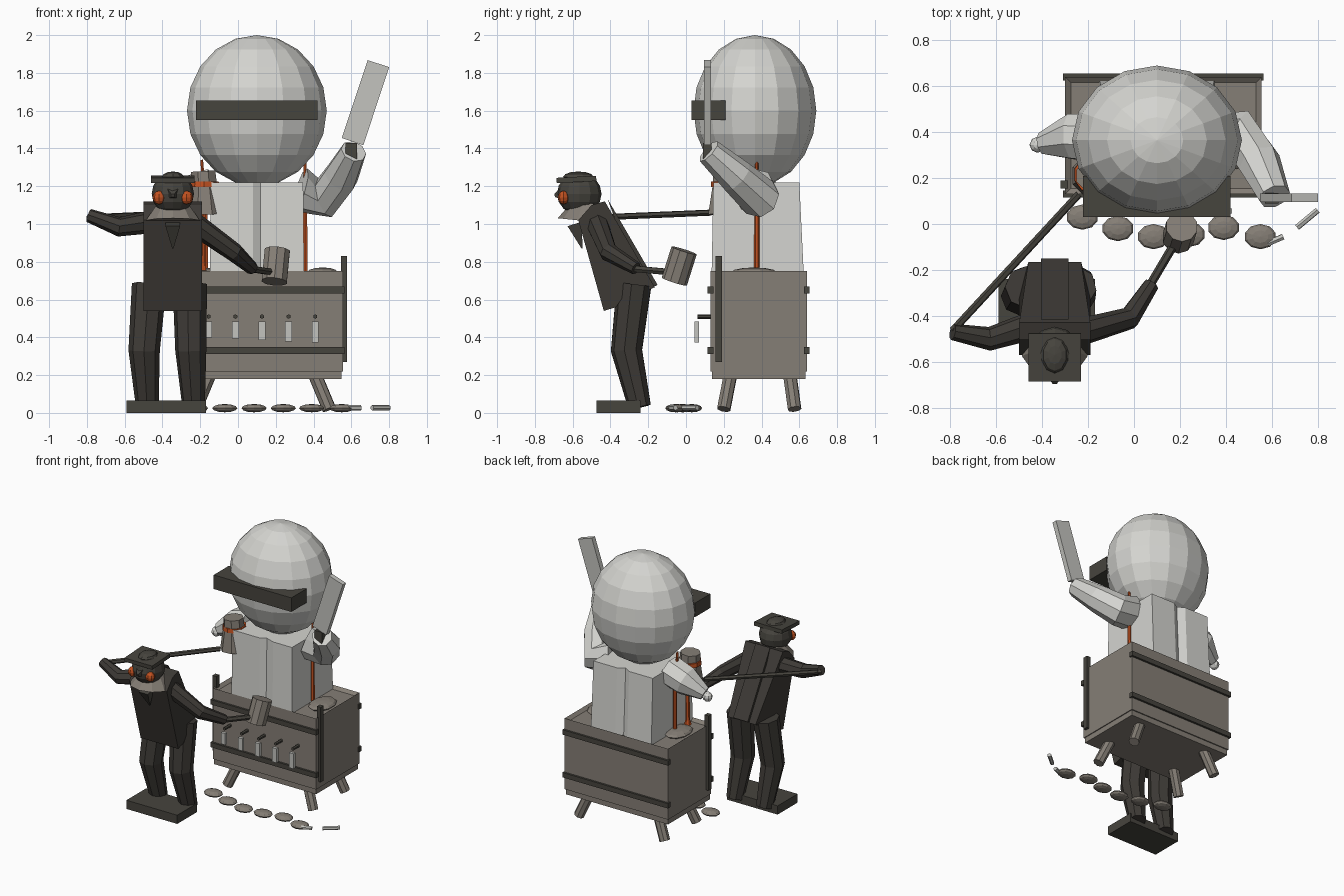
import bpy, bmesh
from math import cos, sin, pi, radians
from mathutils import Vector

cube = bpy.data.objects.get("Cube")
if cube:
    bpy.data.objects.remove(cube, do_unlink=True)


def colour(name, r, g, b):
    m = bpy.data.materials.new(name)
    m.use_nodes = True
    m.diffuse_color = (r, g, b, 1)
    m.node_tree.nodes["Principled BSDF"].inputs["Base Color"].default_value = (r, g, b, 1)
    return m


WHITE = colour("pale grey", .66, .66, .63)
STONE = colour("warm grey", .235, .21, .18)
DARK = colour("charcoal", .062, .058, .048)
COAT = colour("dark brown grey", .048, .043, .037)
ORANGE = colour("burnt orange", .55, .085, .015)
STEEL = colour("light steel", .55, .55, .52)


def from_bmesh(name, bm, mat):
    bmesh.ops.recalc_face_normals(bm, faces=bm.faces)
    me = bpy.data.meshes.new(name)
    bm.to_mesh(me)
    bm.free()
    me.materials.append(mat)
    ob = bpy.data.objects.new(name, me)
    bpy.context.collection.objects.link(ob)
    return ob


def loft(name, rings, mat):
    """Bridge equal-length point rings and cap both ends."""
    bm = bmesh.new()
    vs = [[bm.verts.new(p) for p in ring] for ring in rings]
    n = len(vs[0])
    for a, b in zip(vs, vs[1:]):
        for i in range(n):
            j = (i + 1) % n
            bm.faces.new((a[i], a[j], b[j], b[i]))
    bm.faces.new(vs[0])
    bm.faces.new(vs[-1])
    return from_bmesh(name, bm, mat)


def tube(name, path, radii, mat, sides=8):
    """Faceted tube through the path with a radius at each point."""
    path = [Vector(p) for p in path]
    rings, q, last = [], None, None
    for i, p in enumerate(path):
        t = (path[min(i + 1, len(path) - 1)] - path[max(i - 1, 0)]).normalized()
        q = last.rotation_difference(t) @ q if last else Vector((0, 0, 1)).rotation_difference(t)
        last = t
        ring = []
        for k in range(sides):
            a = 2 * pi * (k + .5) / sides
            ring.append(p + q @ Vector((radii[i] * cos(a), radii[i] * sin(a), 0)))
        rings.append(ring)
    return loft(name, rings, mat)


def finish(name, mat):
    ob = bpy.context.object
    ob.name = name
    ob.data.materials.append(mat)
    return ob


def block(name, lo, hi, mat, tilt=(0, 0, 0)):
    lo, hi = Vector(lo), Vector(hi)
    bpy.ops.mesh.primitive_cube_add(size=1, location=(lo + hi) / 2,
                                    rotation=[radians(a) for a in tilt])
    bpy.context.object.scale = hi - lo
    return finish(name, mat)


def ball(name, centre, radii, mat, seg=10, rings=6):
    bpy.ops.mesh.primitive_uv_sphere_add(segments=seg, ring_count=rings, location=centre)
    bpy.context.object.scale = radii
    return finish(name, mat)


# Crate with a recessed lid
MID = .128
X0, X1, Y0, Y1 = -.3, .555, .13, .64
bm = bmesh.new()
bmesh.ops.create_cube(bm, size=1)
for v in bm.verts:
    v.co = (MID + v.co.x * (X1 - X0), .385 + v.co.y * (Y1 - Y0), .485 + v.co.z * .53)
lid = max(bm.faces, key=lambda f: f.calc_center_median().z)
bmesh.ops.inset_region(bm, faces=[lid], thickness=.035)
for v in lid.verts:
    v.co.z -= .02
from_bmesh("crate", bm, STONE)
block("crate_base", (X0 + .006, Y0 + .008, .18), (X1 - .006, Y1 - .008, .22), STONE)
for z in (.33, .65):
    for y in (Y0, Y1):
        block("crate_strap", (X0 - .01, y - .015, z - .018), (X1 + .01, y + .015, z + .018), DARK)
for s in (-1, 1):
    block("corner_post", (MID + s * .432 - .016, .155, .27), (MID + s * .432 + .016, .19, .83), DARK)
    for top, foot in ((.235, .2), (.55, .575)):
        tube("crate_leg", [(MID + s * .28, top, .2), (MID + s * .355, foot, .02)], [.037, .037], STONE)
    ball("lid_disc", (MID + s * .32, .36, .745), (.085, .12, .025), STONE)

# Hooks with hanging tags on the crate front
for i in range(5):
    x = -.155 + i * .141
    tube("hook", [(x, .14, .51), (x, .06, .51)], [.012, .012], DARK, 6)
    block("tag", (x - .018, .045, .4 - .007 * i), (x + .018, .068, .485), STEEL)

# Seated giant: pleated body, head and visor
rings = []
for z, front, back, half in ((.7, .135, .625, .25), (1.22, .145, .6, .245)):
    cx = .1
    rings.append([(cx - half, front, z), (cx - .02, front, z), (cx + .02, front + .025, z),
                  (cx + .09, front, z), (cx + half, front, z), (cx + half, back, z),
                  (cx + .05, back, z), (cx, back - .03, z), (cx - .05, back, z), (cx - half, back, z)])
loft("giant_body", rings, WHITE)
ball("giant_head", (.1, .365, 1.6), (.37, .325, .4), WHITE, 16, 10)
block("visor", (-.222, .03, 1.55), (.42, .21, 1.655), DARK)

# Giant arms: the left one raised with a blade, the right one hanging out
tube("giant_left_arm", [(.33, .36, 1.18), (.46, .39, 1.14), (.545, .27, 1.25), (.612, .12, 1.385)],
     [.12, .11, .095, .07], WHITE)
block("blade_handle", (.57, .09, 1.34), (.63, .135, 1.43), DARK)
block("blade", (.615, .095, 1.425), (.735, .132, 1.86), STEEL, (0, 18.4, 0))
tube("giant_right_arm", [(-.13, .37, 1.19), (-.27, .38, 1.15), (-.4, .35, 1.08)],
     [.11, .105, .05], WHITE)
ball("giant_right_hand", (-.42, .345, 1.06), (.035, .035, .035), WHITE, 8, 6)
tube("cuff", [(-.175, .21, 1.05), (-.18, .21, 1.2), (-.185, .21, 1.28)], [.1, .075, .07], STONE)
tube("cuff_band", [(-.18, .215, 1.195), (-.18, .215, 1.225)], [.084, .082], ORANGE, 10)

# Orange cords beside the body
for x in (-.172, .355):
    tube("cord", [(x, .375, .74), (x, .375, 1.05), (x - .02 * (x < 0), .375, 1.34)],
         [.015, .013, .008], ORANGE, 6)
tube("short_cord", [(-.19, .25, .755), (-.19, .25, .79), (-.185, .25, 1.08)],
     [.026, .016, .014], ORANGE, 6)

# Flat stones and short sticks on the ground
for x, y in ((-.225, .03), (-.07, -.02), (.085, -.055), (.24, -.045), (.39, -.015), (.55, -.055)):
    ball("ground_stone", (x, y, .025), (.07, .055, .022), STONE)
tube("stick", [(.58, -.085, .027), (.65, -.055, .027)], [.014, .014], STEEL, 6)
tube("stick", [(.71, -.015, .027), (.8, .06, .027)], [.014, .014], STEEL, 6)

# Standing figure: base, legs and long coat
CX = -.345
block("foot_slab", (-.59, -.475, 0), (-.17, -.24, .065), DARK)
for hip, knee, foot in ((-.47, -.497, -.48), (-.255, -.25, -.235)):
    tube("figure_leg", [(hip, -.275, .68), (knee, -.315, .33), (foot, -.245, .03)],
         [.092, .083, .06], COAT)
side = [(-.57, 1.02), (-.5, 1.1), (-.43, 1.12), (-.165, .665), (-.25, .63),
        (-.31, .65), (-.37, .56), (-.435, .54)]
loft("coat", [[(CX + s * (.155 - .04 * (y > -.3)) , y, z) for y, z in side] for s in (-1, 1)], COAT)
loft("coat_back", [[(CX + s * .06, y + .015, z + .012) for y, z in side[2:5]] for s in (-1, 1)], COAT)
tube("collar", [(CX, -.53, 1.015), (CX, -.52, 1.11)], [.15, .082], STONE, 10)
tube("scarf_tip", [(CX, -.59, 1.0), (CX, -.55, .87)], [.055, .004], DARK, 4)

# Head with eyes, nose and flat cap
ball("figure_head", (CX, -.565, 1.16), (.112, .118, .112), DARK, 12, 8)
for s in (-1, 1):
    ball("eye", (CX + s * .073, -.648, 1.14), (.034, .03, .036), ORANGE, 8, 6)
tube("nose", [(CX, -.64, 1.165), (CX, -.695, 1.15)], [.058, .012], DARK, 4)
block("cap_brim", (CX - .115, -.685, 1.222), (CX + .115, -.475, 1.25), DARK, (3, 0, 0))
ball("cap_dome", (CX, -.57, 1.25), (.06, .08, .028), DARK)

# Arms, pole and mug
tube("figure_right_arm", [(-.47, -.45, 1.01), (-.63, -.5, .985), (-.79, -.47, 1.045)],
     [.06, .052, .036], COAT)
tube("pole", [(-.79, -.465, 1.035), (-.24, .13, 1.06)], [.017, .017], DARK, 6)
tube("figure_left_arm", [(-.23, -.47, 1.0), (-.02, -.41, .85), (.075, -.265, .765)],
     [.06, .05, .035], COAT)
tube("mug_handle", [(.05, -.3, .765), (.18, -.08, .745)], [.019, .019], DARK, 6)
tube("mug", [(.192, -.062, .695), (.208, -.01, .86)], [.07, .07], STONE, 10)
